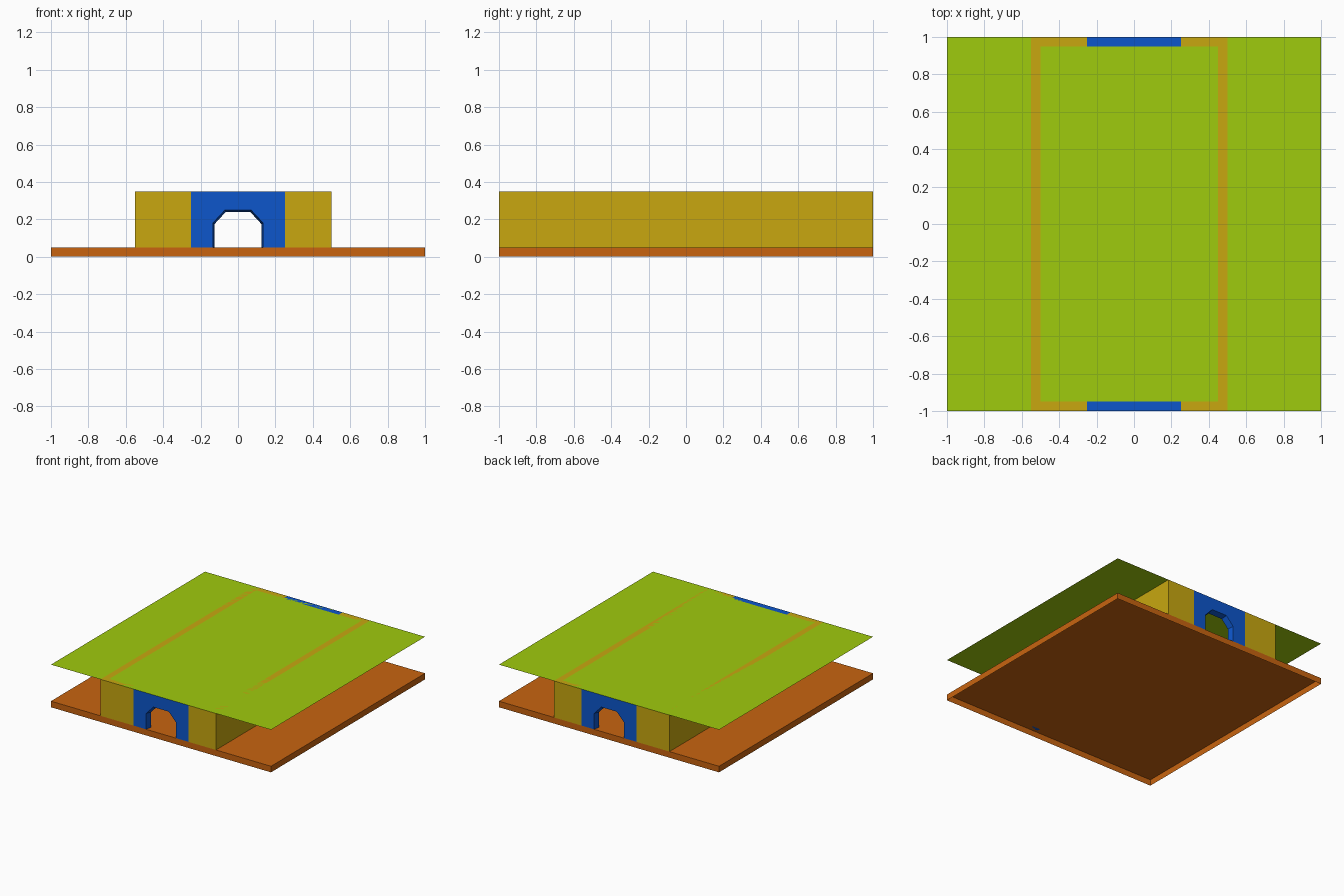
import bpy, bmesh

if "Cube" in bpy.data.objects:
    bpy.data.objects.remove(bpy.data.objects["Cube"])


def material(name, rgb):
    m = bpy.data.materials.new(name)
    m.diffuse_color = (*rgb, 1)
    m.use_nodes = True
    m.node_tree.nodes["Principled BSDF"].inputs["Base Color"].default_value = m.diffuse_color
    return m


ORANGE = material("orange", (0.58, 0.127, 0.005))
YELLOW = material("yellow", (0.58, 0.39, 0.005))
BLUE = material("blue", (0.004, 0.093, 0.60))
GREEN = material("green", (0.347, 0.597, 0.004))


def finish(name, bm, mat):
    mesh = bpy.data.meshes.new(name)
    bm.to_mesh(mesh)
    bm.free()
    mesh.materials.append(mat)
    obj = bpy.data.objects.new(name, mesh)
    bpy.context.collection.objects.link(obj)
    return obj


def box(name, lo, hi, mat, open_bottom=False):
    bm = bmesh.new()
    bmesh.ops.create_cube(bm, size=1)
    for v in bm.verts:
        v.co = [(a + b) / 2 + c * (b - a) for a, b, c in zip(lo, hi, v.co)]
    if open_bottom:
        bm.normal_update()
        bottom = [f for f in bm.faces if f.normal.z < -0.5]
        bmesh.ops.delete(bm, geom=bottom, context='FACES_ONLY')
    return finish(name, bm, mat)


def gate(name, y_out, y_in):
    # Gate outline with a chamfered arch that narrows slightly inwards
    def outline(inset):
        w, s, h = 0.135 - inset, 0.07 - inset / 2, 0.25 - inset
        half = [(0.25, 0.35), (0.25, 0.05), (w, 0.05), (w, 0.18 - inset / 2), (s, h)]
        return half + [(-x, z) for x, z in reversed(half)]

    bm = bmesh.new()
    front = [bm.verts.new((x, y_out, z)) for x, z in outline(0)]
    back = [bm.verts.new((x, y_in, z)) for x, z in outline(0.01)]
    bm.faces.new(front)
    bm.faces.new(back[::-1])
    n = len(front)
    for i in range(n):
        j = (i + 1) % n
        bm.faces.new((front[j], front[i], back[i], back[j]))
    bmesh.ops.recalc_face_normals(bm, faces=bm.faces)
    return finish(name, bm, BLUE)


# Floor tray, open underneath
box("floor", (-1, -1, 0), (1, 1, 0.05), ORANGE, open_bottom=True)

# Long side walls
for side, x in (("left", -0.55), ("right", 0.45)):
    box(side + "_wall", (x, -1, 0.05), (x + 0.05, 1, 0.35), YELLOW)

# End walls on both sides of each gate, and the gates
for end, y in (("front", -1), ("back", 0.95)):
    box(end + "_wall_left", (-0.5, y, 0.05), (-0.25, y + 0.05, 0.35), YELLOW)
    box(end + "_wall_right", (0.25, y, 0.05), (0.45, y + 0.05, 0.35), YELLOW)
gate("front_gate", -1, -0.95)
gate("back_gate", 1, 0.95)

# Thin roof sheet
bm = bmesh.new()
bmesh.ops.create_grid(bm, x_segments=1, y_segments=1, size=1)
roof = finish("roof", bm, GREEN)
roof.location.z = 0.35
